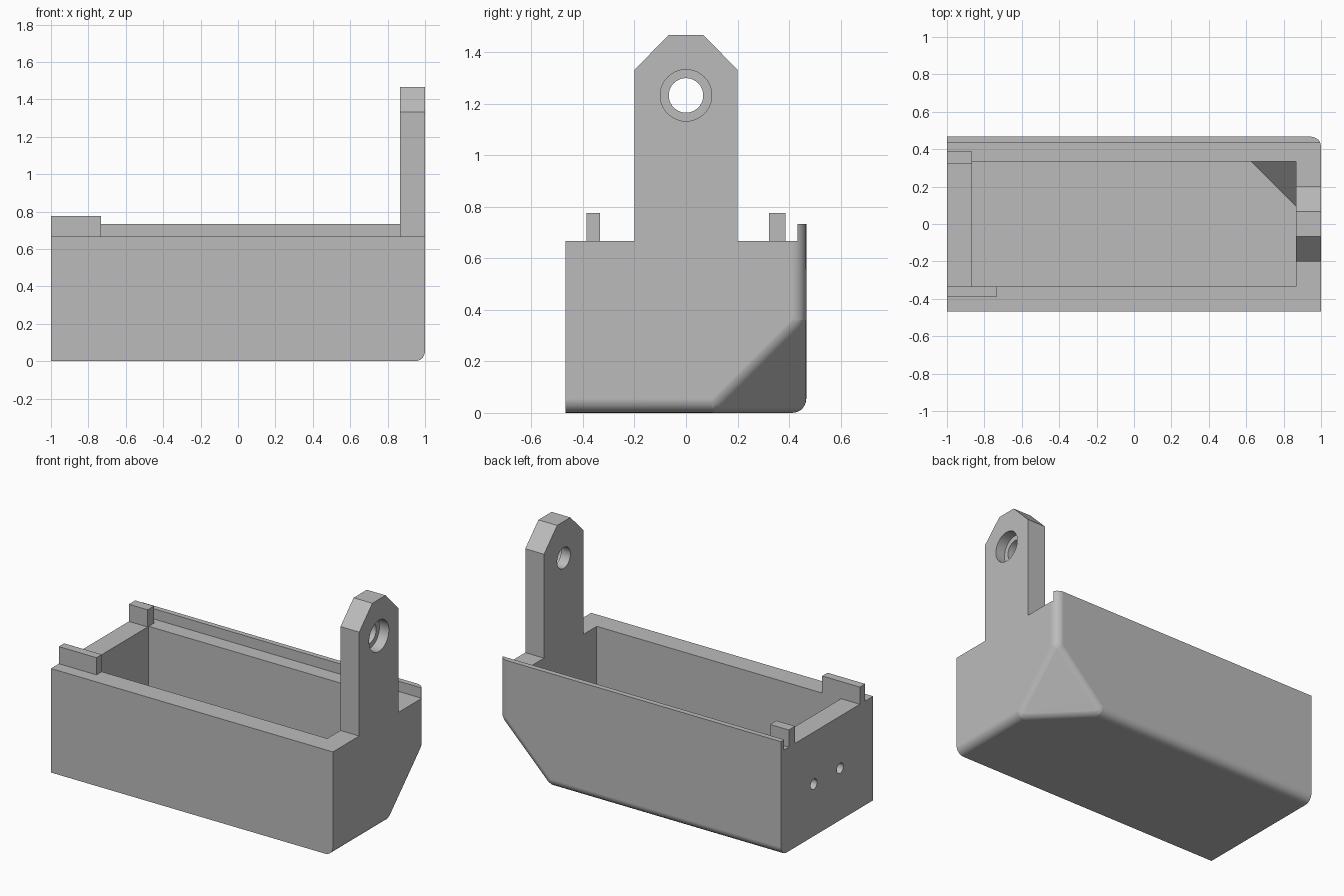
import bpy, bmesh, math
from mathutils import Vector

cube = bpy.data.objects.get("Cube")
if cube:
    bpy.data.objects.remove(cube, do_unlink=True)

GREY = (0.5, 0.5, 0.5, 1)
mat = bpy.data.materials.new("plain grey")
mat.use_nodes = True
mat.diffuse_color = GREY
mat.node_tree.nodes["Principled BSDF"].inputs["Base Color"].default_value = GREY

RADIUS = 0.055
WALL = 0.133
RIM = 0.667
FAR = 0.467


def make_object(name, bm):
    bmesh.ops.recalc_face_normals(bm, faces=bm.faces)
    mesh = bpy.data.meshes.new(name)
    bm.to_mesh(mesh)
    bm.free()
    mesh.materials.append(mat)
    obj = bpy.data.objects.new(name, mesh)
    bpy.context.collection.objects.link(obj)
    return obj


def box_bm(lo, hi):
    bm = bmesh.new()
    bmesh.ops.create_cube(bm, size=1)
    for v in bm.verts:
        v.co = [(a + b) / 2 + c * (b - a) for a, b, c in zip(lo, hi, v.co)]
    return bm


def box(name, lo, hi):
    return make_object(name, box_bm(lo, hi))


def cut_corner(bm, size):
    """Slice off the low back corner at the +x end, on an even diagonal."""
    geom = bm.verts[:] + bm.edges[:] + bm.faces[:]
    cut = bmesh.ops.bisect_plane(bm, geom=geom, plane_co=(1 - size, FAR, 0),
                                 plane_no=(1, 1, -1), clear_outer=True)
    edges = [e for e in cut["geom_cut"] if isinstance(e, bmesh.types.BMEdge)]
    bmesh.ops.holes_fill(bm, edges=edges)
    bmesh.ops.recalc_face_normals(bm, faces=bm.faces)


def x_cylinder(name, x0, x1, y, z, radius):
    bm = bmesh.new()
    bmesh.ops.create_cone(bm, cap_ends=True, segments=40, radius1=radius,
                          radius2=radius, depth=x1 - x0)
    for v in bm.verts:
        v.co = Vector(((x0 + x1) / 2 + v.co.z, y + v.co.x, z + v.co.y))
    return make_object(name, bm)


def apply_all(obj):
    bpy.context.view_layer.update()
    deps = bpy.context.evaluated_depsgraph_get()
    mesh = bpy.data.meshes.new_from_object(obj.evaluated_get(deps))
    obj.modifiers.clear()
    obj.data = mesh


def combine(obj, tool, operation):
    mod = obj.modifiers.new("combine", "BOOLEAN")
    mod.operation, mod.solver, mod.object = operation, "EXACT", tool
    apply_all(obj)
    bpy.data.objects.remove(tool, do_unlink=True)


# Outer shell with its sliced corner; edges between the closed sides are rounded
bm = box_bm((-1, -FAR, 0), (1, FAR, 0.733))
cut_corner(bm, 0.38)
weight = bm.edges.layers.float.new("bevel_weight_edge")
rounded = [Vector((1, 0, 0)), Vector((0, 1, 0)), Vector((0, 0, -1)),
           Vector((1, 1, -1)).normalized()]
for e in bm.edges:
    normals = [f.normal for f in e.link_faces]
    if all(any(n.dot(r) > 0.99 for r in rounded) for n in normals):
        e[weight] = math.tan(normals[0].angle(normals[1]) / 2)
tray = make_object("tray", bm)
bevel = tray.modifiers.new("round", "BEVEL")
bevel.limit_method = "WEIGHT"
bevel.width = RADIUS
bevel.segments = 6
apply_all(tray)

# Lower the rim, leaving the thin raised lip along the back
combine(tray, box("rim_cutter", (-2, -1, RIM), (2, 0.433, 1)), "DIFFERENCE")

# Hollow interior that follows the sliced corner
bm = box_bm((-1 + WALL, -FAR + WALL, 0.1), (1 - WALL, FAR - WALL, 1))
cut_corner(bm, 0.605)
combine(tray, make_object("cavity_cutter", bm), "DIFFERENCE")

# Two small holes through the end wall
for y in (-WALL, WALL):
    combine(tray, x_cylinder("hole_cutter", -1.1, -0.8, y, 0.333, 0.033), "DIFFERENCE")

# Upright mounting tab with clipped top corners
profile = [(0.2, RIM), (0.2, 1.333), (0.067, 1.467)]
outline = profile + [(-y, z) for y, z in reversed(profile)]
bm = bmesh.new()
face = bm.faces.new([bm.verts.new((1 - WALL, y, z)) for y, z in outline])
grown = bmesh.ops.extrude_face_region(bm, geom=[face])
bmesh.ops.translate(bm, vec=(WALL, 0, 0),
                    verts=[g for g in grown["geom"] if isinstance(g, bmesh.types.BMVert)])
tab = make_object("mounting_tab", bm)
# Through hole and wider counterbore on the outside
combine(tab, x_cylinder("bolt_cutter", 0.8, 1.1, 0, 1.233, 0.067), "DIFFERENCE")
combine(tab, x_cylinder("counterbore_cutter", 0.933, 1.1, 0, 1.233, 0.1), "DIFFERENCE")
combine(tray, tab, "UNION")

# Locating pegs on the rim at the other end
combine(tray, box("front_peg", (-1, -0.387, RIM), (-0.733, -0.333, 0.777)), "UNION")
combine(tray, box("back_peg", (-1, 0.323, RIM), (-0.867, 0.387, 0.777)), "UNION")

# Smooth rounded edges, keep hard ones crisp
bpy.ops.object.select_all(action="DESELECT")
tray.select_set(True)
bpy.context.view_layer.objects.active = tray
bpy.ops.object.shade_smooth_by_angle(angle=math.radians(30))
normal = tray.modifiers.new("flat sides", "WEIGHTED_NORMAL")
normal.keep_sharp = True
